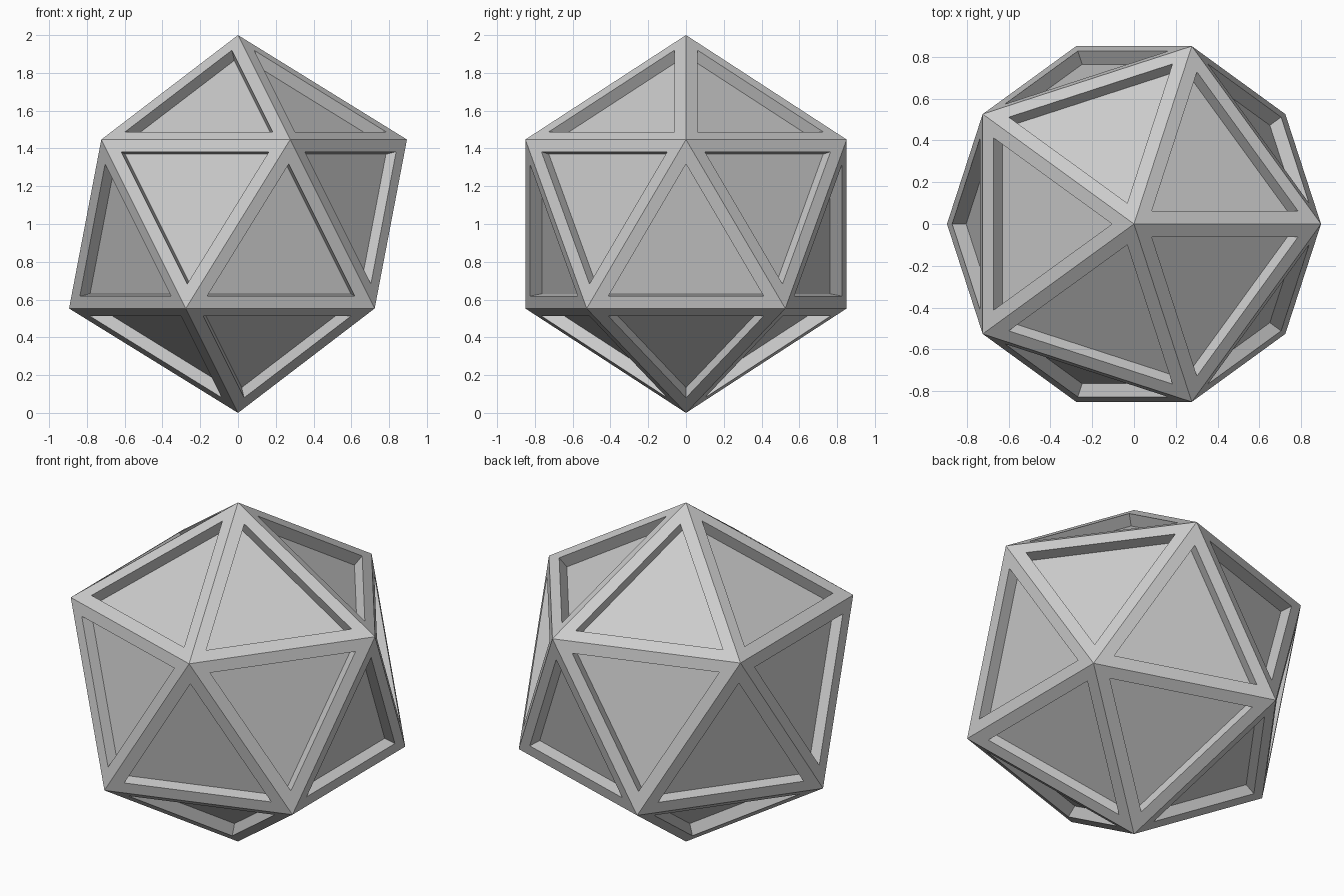
import bpy, bmesh
from mathutils import Matrix

if "Cube" in bpy.data.objects:
    bpy.data.objects.remove(bpy.data.objects["Cube"])

RIM = 0.066     # width of the frame around each face
DEPTH = 0.068   # how far each panel is sunk

# Twenty-sided body
bm = bmesh.new()
bmesh.ops.create_icosphere(bm, subdivisions=1, radius=1.0,
                           matrix=Matrix.Translation((0, 0, 1)))
panels = list(bm.faces)

# Flat border on every face
bmesh.ops.inset_individual(bm, faces=panels, thickness=RIM, depth=0.0,
                           use_even_offset=True)

# Sunken panels with straight walls
sunk = bmesh.ops.extrude_discrete_faces(bm, faces=panels)["faces"]
bm.normal_update()
for f in sunk:
    bmesh.ops.translate(bm, verts=f.verts, vec=-f.normal * DEPTH)
bmesh.ops.recalc_face_normals(bm, faces=bm.faces)

mesh = bpy.data.meshes.new("panelled_icosahedron")
bm.to_mesh(mesh)
bm.free()
body = bpy.data.objects.new("panelled_icosahedron", mesh)
bpy.context.collection.objects.link(body)
